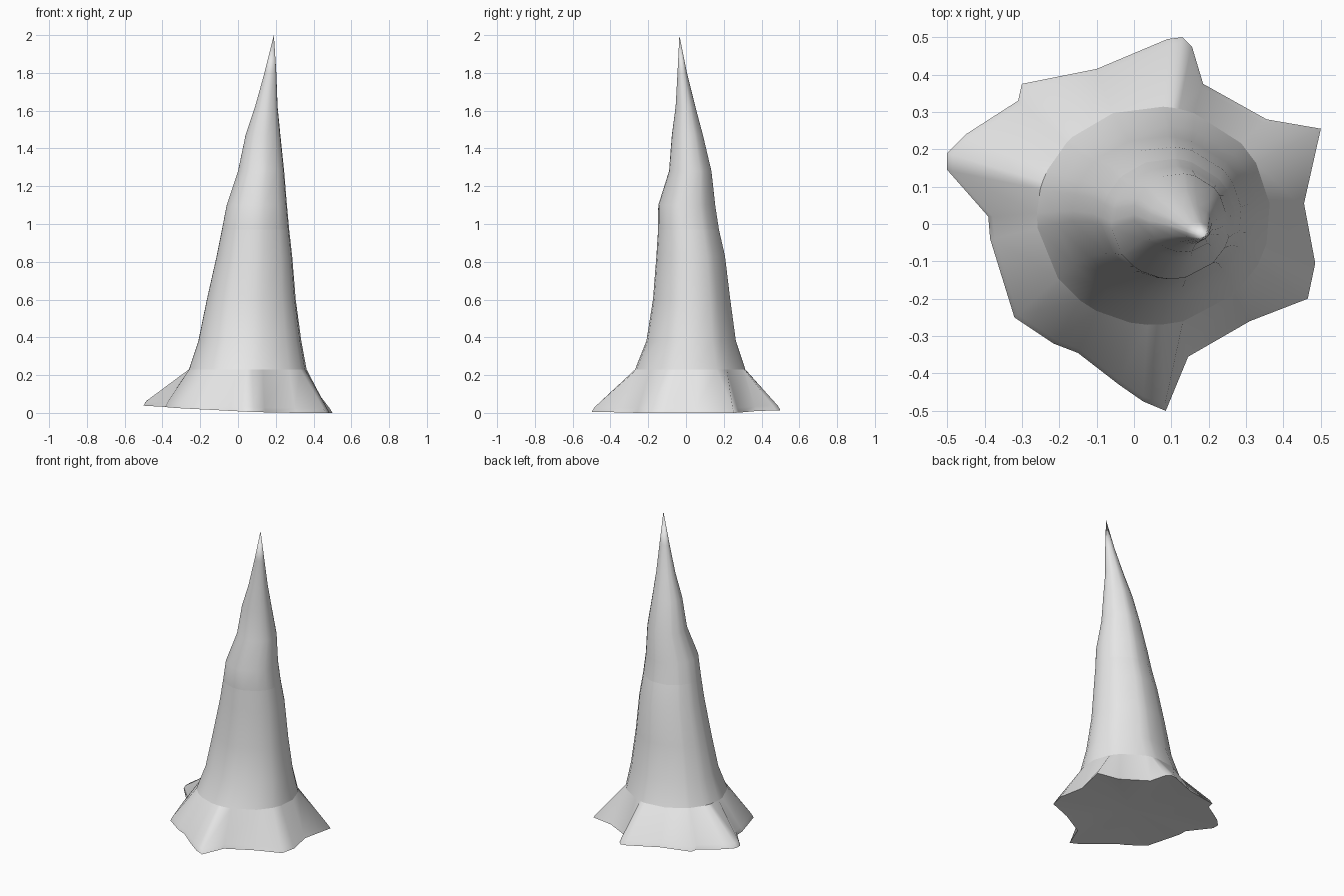
import bpy, bmesh, math

if "Cube" in bpy.data.objects:
    bpy.data.objects.remove(bpy.data.objects["Cube"])

# Ragged star-shaped foot outline, counter-clockwise (x, y)
FOOT = [(0.5, 0.255), (0.355, 0.28), (0.185, 0.375), (0.155, 0.475), (0.13, 0.5),
        (0.09, 0.495), (-0.1, 0.415), (-0.3, 0.375), (-0.31, 0.33), (-0.45, 0.24),
        (-0.5, 0.19), (-0.5, 0.145), (-0.39, 0.02), (-0.385, -0.04), (-0.32, -0.25),
        (-0.215, -0.32), (-0.15, -0.345), (-0.04, -0.43), (0.025, -0.475),
        (0.085, -0.5), (0.145, -0.355), (0.31, -0.26), (0.465, -0.2),
        (0.485, -0.105), (0.455, 0.055)]

# Body rings: z, x min, x max, y min, y max
RINGS = [(0.23, -0.26, 0.365, -0.27, 0.315),
         (0.38, -0.21, 0.337, -0.21, 0.265),
         (0.60, -0.165, 0.307, -0.175, 0.235),
         (0.83, -0.113, 0.288, -0.157, 0.207),
         (0.97, -0.085, 0.272, -0.148, 0.175),
         (1.10, -0.06, 0.26, -0.147, 0.155),
         (1.28, 0.0, 0.245, -0.09, 0.135),
         (1.47, 0.04, 0.225, -0.075, 0.09),
         (1.62, 0.09, 0.21, -0.055, 0.05),
         (1.80, 0.14, 0.203, -0.045, 0.005)]
TIP = (0.19, -0.035, 2.0)
CREASES = (0.23, 0.97)
CENTRE = (0.05, 0.01)


def foot_z(x, y):
    # The foot lifts toward the back left
    return max(0.0, 0.014 - 0.045 * x + 0.012 * y)


bm = bmesh.new()

# Foot: bottom edge and a narrow rim just above it
loops = [[bm.verts.new((x, y, foot_z(x, y))) for x, y in FOOT],
         [bm.verts.new((x * 0.97, y * 0.97, foot_z(x, y) + 0.025)) for x, y in FOOT]]

# Tapering body, with ring points following the foot's directions
angles = [math.atan2(y - CENTRE[1], x - CENTRE[0]) for x, y in FOOT]
for z, x0, x1, y0, y1 in RINGS:
    cx, cy, rx, ry = (x0 + x1) / 2, (y0 + y1) / 2, (x1 - x0) / 2, (y1 - y0) / 2
    loops.append([bm.verts.new((cx + rx * math.cos(a), cy + ry * math.sin(a), z))
                  for a in angles])

n = len(FOOT)
for low, high in zip(loops, loops[1:]):
    for i in range(n):
        j = (i + 1) % n
        bm.faces.new((low[i], low[j], high[j], high[i]))

# Pointed tip and slightly hollow underside
tip = bm.verts.new(TIP)
under = bm.verts.new((0.03, 0.0, 0.04))
for i in range(n):
    j = (i + 1) % n
    bm.faces.new((loops[-1][i], loops[-1][j], tip))
    bm.faces.new((loops[0][j], loops[0][i], under))

bmesh.ops.recalc_face_normals(bm, faces=bm.faces[:])

# Smooth surface with creases around the foot, its top and the mid body
for f in bm.faces:
    f.smooth = True
for e in bm.edges:
    za, zb = e.verts[0].co.z, e.verts[1].co.z
    if any(abs(za - c) < 1e-4 and abs(zb - c) < 1e-4 for c in CREASES):
        e.smooth = False
bottom = set(loops[0])
for e in bm.edges:
    if e.verts[0] in bottom and e.verts[1] in bottom:
        e.smooth = False

mesh = bpy.data.meshes.new("rock_spike")
bm.to_mesh(mesh)
bm.free()

stone = bpy.data.materials.new("stone_grey")
stone.diffuse_color = (0.8, 0.8, 0.8, 1.0)
stone.use_nodes = True
stone.node_tree.nodes["Principled BSDF"].inputs["Base Color"].default_value = stone.diffuse_color
mesh.materials.append(stone)

spike = bpy.data.objects.new("rock_spike", mesh)
bpy.context.collection.objects.link(spike)
